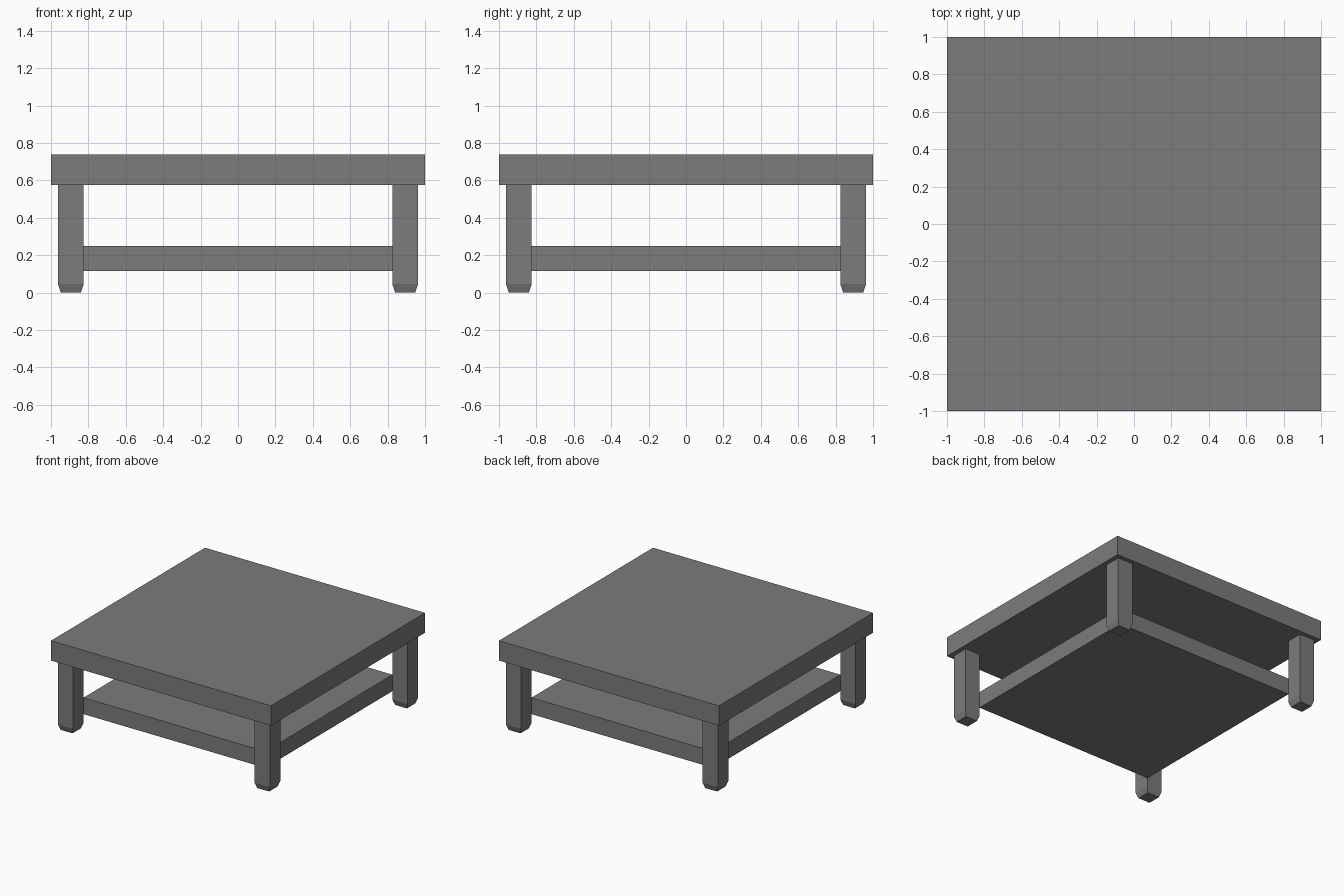
import bpy
import bmesh

if "Cube" in bpy.data.objects:
    bpy.data.objects.remove(bpy.data.objects["Cube"])

grey = bpy.data.materials.new("mid grey")
grey.diffuse_color = (0.2, 0.2, 0.2, 1)
grey.use_nodes = True
grey.node_tree.nodes["Principled BSDF"].inputs["Base Color"].default_value = grey.diffuse_color


def stack(name, cx, cy, sections):
    """Solid from square sections (z, half width), bottom to top."""
    bm = bmesh.new()
    rings = []
    for z, h in sections:
        rings.append([bm.verts.new((cx + sx * h, cy + sy * h, z))
                      for sx, sy in ((-1, -1), (1, -1), (1, 1), (-1, 1))])
    for low, high in zip(rings, rings[1:]):
        for i in range(4):
            j = (i + 1) % 4
            bm.faces.new((low[i], low[j], high[j], high[i]))
    bm.faces.new(rings[0][::-1])
    bm.faces.new(rings[-1])
    mesh = bpy.data.meshes.new(name)
    bm.to_mesh(mesh)
    bm.free()
    mesh.materials.append(grey)
    obj = bpy.data.objects.new(name, mesh)
    bpy.context.collection.objects.link(obj)
    return obj


# Thick square top and lower shelf meeting the inner leg corners
stack("table_top", 0, 0, [(0.575, 1.0), (0.738, 1.0)])
stack("lower_shelf", 0, 0, [(0.115, 0.826), (0.25, 0.826)])

# Four square legs with tapered feet
for side, x in (("left", -0.894), ("right", 0.894)):
    for end, y in (("front", -0.894), ("back", 0.894)):
        stack(f"{end}_{side}_leg", x, y,
              [(0, 0.054), (0.046, 0.069), (0.575, 0.069)])
